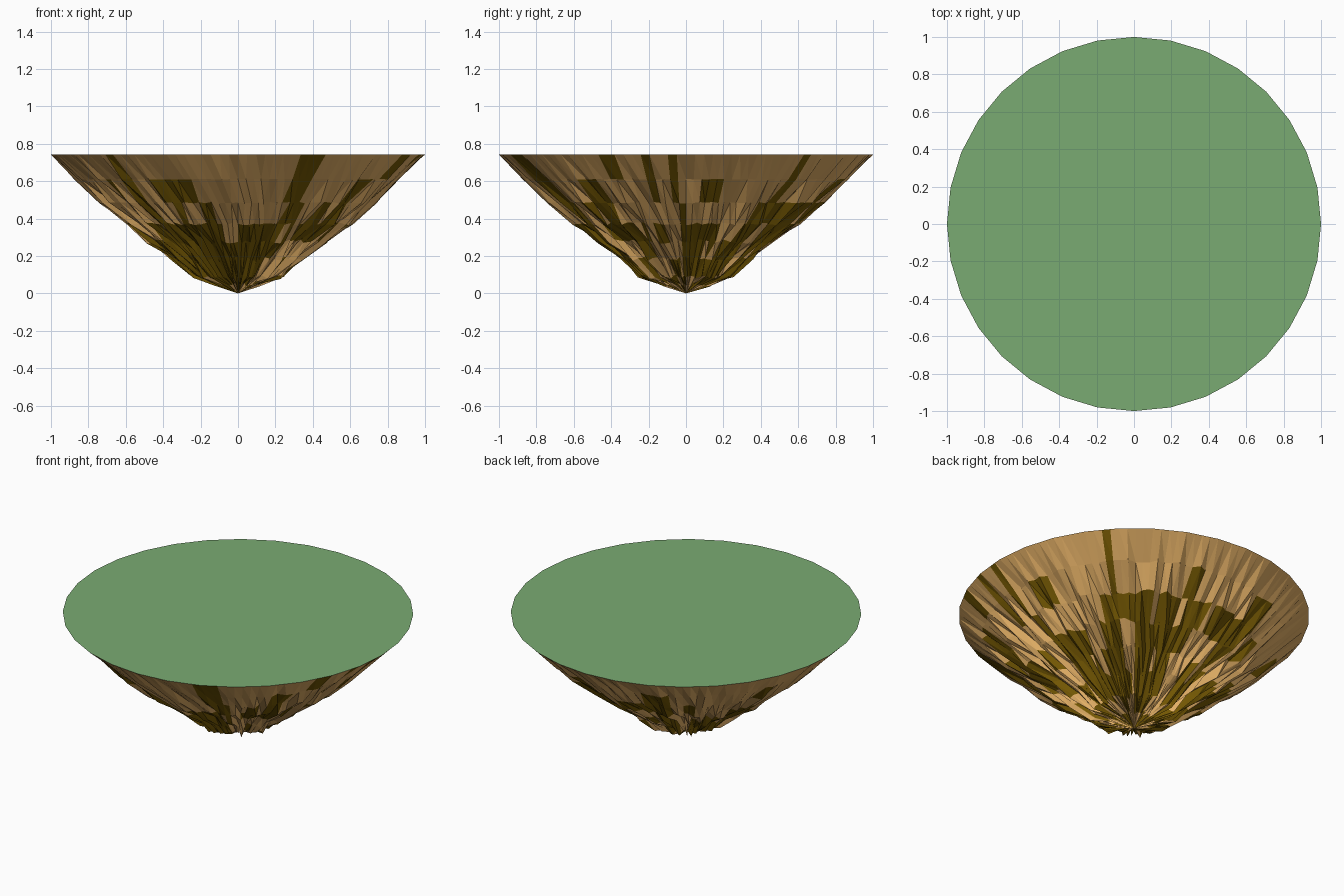
import bpy, bmesh, math, random

if "Cube" in bpy.data.objects:
    bpy.data.objects.remove(bpy.data.objects["Cube"])

random.seed(7)
TOP = 0.742      # height of the grass plate
RIM = 32         # sides of the rim
SEG = 128        # facets around the rock

def material(name, rgb):
    m = bpy.data.materials.new(name)
    m.diffuse_color = (*rgb, 1)
    m.use_nodes = True
    m.node_tree.nodes["Principled BSDF"].inputs["Base Color"].default_value = m.diffuse_color
    return m

grass = material("grass green", (0.193, 0.41, 0.168))
rock = material("tan rock", (0.78, 0.44, 0.135))
dark = material("dark earth", (0.18, 0.10, 0.001))

def finish(bm, name, mats):
    mesh = bpy.data.meshes.new(name)
    bm.to_mesh(mesh)
    bm.free()
    for m in mats:
        mesh.materials.append(m)
    ob = bpy.data.objects.new(name, mesh)
    bpy.context.collection.objects.link(ob)

def rim_radius(a):
    # distance to the edge of the 32-sided rim in direction a
    step = 2 * math.pi / RIM
    return math.cos(step / 2) / math.cos(a % step - step / 2)

# Flat grass top
bm = bmesh.new()
bm.faces.new([bm.verts.new((math.cos(2 * math.pi * i / RIM),
                            math.sin(2 * math.pi * i / RIM), TOP)) for i in range(RIM)])
finish(bm, "grass_top", [grass])

# Dark streaks: (from degrees, to degrees, first row, last row), rows counted from the rim
streaks = [(223, 228, 0, 3), (291, 297, 0, 1), (345, 349, 0, 2), (355, 358, 0, 1),
           (40, 43, 0, 5), (356, 361, 2, 6), (228, 262, 3, 6), (272, 292, 3, 6),
           (292, 300, 2, 4), (215, 232, 3, 5), (262, 272, 4, 6), (50, 66, 2, 3),
           (68, 88, 2, 2), (28, 42, 3, 6), (0, 20, 3, 5), (50, 80, 4, 6),
           (108, 118, 1, 5), (318, 325, 1, 3), (130, 215, 4, 6)]

def in_streak(deg, row):
    return any(a <= deg + t <= b and first <= row <= last
               for a, b, first, last in streaks for t in (0, 360))

# Craggy underside: (radius, height, radial roughness, height roughness, stray dark share)
rings = [(1.0, TOP, 0, 0, 0.02), (0.86, 0.61, 0.022, 0.002, 0.07),
         (0.72, 0.485, 0.032, 0.004, 0.15), (0.585, 0.372, 0.038, 0.008, 0.22),
         (0.455, 0.277, 0.04, 0.012, 0.25), (0.335, 0.185, 0.04, 0.012, 0.3),
         (0.215, 0.088, 0.045, 0.012, 0.4), (0.105, 0.048, 0.025, 0.012, 0.5)]
bm = bmesh.new()
loops = []
for r, z, dr, dz, share in rings:
    loop = []
    for i in range(SEG):
        a = 2 * math.pi * i / SEG
        rr = (r + random.uniform(-dr, dr)) * rim_radius(a)
        loop.append(bm.verts.new((rr * math.cos(a), rr * math.sin(a),
                                  z + random.uniform(-dz, dz))))
    loops.append(loop)
tip = bm.verts.new((0, 0, 0))

for k, ring in enumerate(rings):
    stray = 0
    for i in range(SEG):
        j = (i + 1) % SEG
        if random.random() < 0.4:
            stray = int(random.random() < ring[4])
        if k + 1 < len(rings):
            a, b, c, d = loops[k][i], loops[k][j], loops[k + 1][j], loops[k + 1][i]
            faces = [bm.faces.new((a, d, c)), bm.faces.new((a, c, b))]
        else:
            faces = [bm.faces.new((loops[k][j], loops[k][i], tip))]
        streak = in_streak((i + 0.5) * 360 / SEG, k) and random.random() < 0.9
        for f in faces:
            f.material_index = int(streak or stray)
finish(bm, "rock_underside", [rock, dark])
